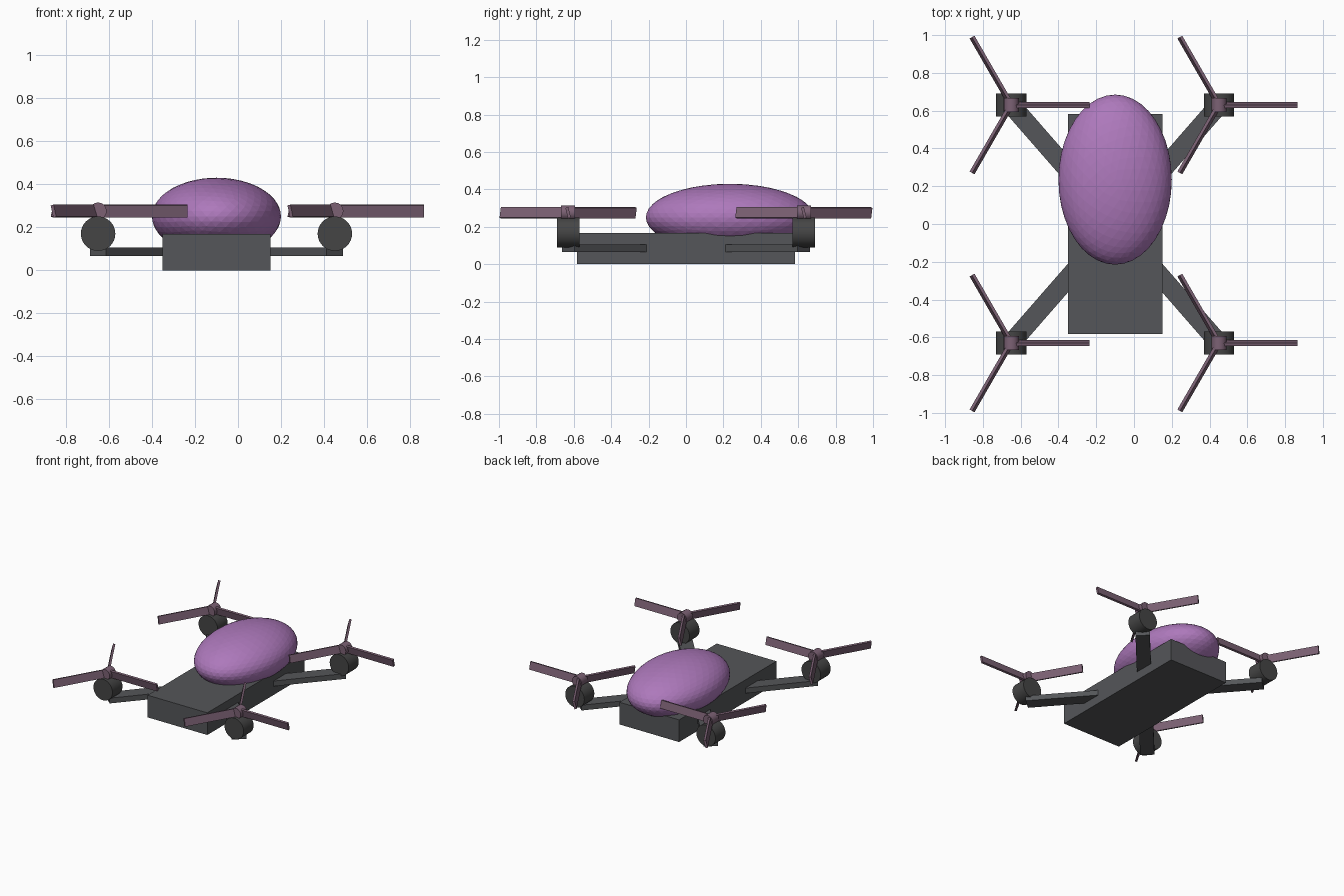
import bpy
from math import radians, atan2, hypot, pi
from mathutils import Matrix, Vector

if "Cube" in bpy.data.objects:
    bpy.data.objects.remove(bpy.data.objects["Cube"])

CX = -0.10             # body axis of the drone
MX, MY = 0.55, 0.63    # motor offsets from that axis


def material(name, rgb):
    m = bpy.data.materials.new(name)
    m.diffuse_color = (*rgb, 1)
    m.use_nodes = True
    m.node_tree.nodes["Principled BSDF"].inputs["Base Color"].default_value = m.diffuse_color
    return m


frame_mat = material("frame_grey", (0.09, 0.093, 0.10))
motor_mat = material("motor_grey", (0.06, 0.06, 0.06))
prop_mat = material("propeller_mauve", (0.20, 0.12, 0.175))
shell_mat = material("shell_purple", (0.42, 0.19, 0.50))


def finish(name, mat):
    o = bpy.context.object
    o.name = name
    o.data.materials.append(mat)
    return o


def box(name, size, matrix, mat):
    bpy.ops.mesh.primitive_cube_add(size=1)
    o = finish(name, mat)
    o.data.transform(matrix @ Matrix.Diagonal((*size, 1)))
    return o


def cylinder_y(name, radius, depth, loc, sides, mat):
    bpy.ops.mesh.primitive_cylinder_add(vertices=sides, radius=radius, depth=depth,
                                        location=loc, rotation=(pi / 2, 0, 0))
    o = finish(name, mat)
    bpy.ops.object.shade_smooth_by_angle(angle=radians(35))
    return o


# Flat box body
box("body", (0.50, 1.165, 0.168), Matrix.Translation((CX, 0, 0.084)), frame_mat)

# Egg-shaped shell sitting toward the back
bpy.ops.mesh.primitive_ico_sphere_add(subdivisions=4, radius=1, location=(CX, 0.235, 0.25))
shell = finish("shell", shell_mat)
shell.scale = (0.30, 0.45, 0.18)

for sx, side in ((-1, "left"), (1, "right")):
    for sy, end in ((-1, "front"), (1, "back")):
        tag = f"{end}_{side}"
        x, y = CX + sx * MX, sy * MY

        # Arm from the body centre out to the motor
        turn = Matrix.Rotation(atan2(sy * MY, sx * MX), 4, 'Z')
        length = hypot(MX, MY)
        box(f"arm_{tag}", (length, 0.10, 0.04),
            Matrix.Translation((CX, 0, 0.086)) @ turn @ Matrix.Translation((length / 2, 0, 0)),
            frame_mat)

        # Motor barrel and propeller hub, both lying along y
        cylinder_y(f"motor_{tag}", 0.08, 0.12, (x, y, 0.17), 32, motor_mat)
        cylinder_y(f"hub_{tag}", 0.04, 0.075, (x, y, 0.275), 16, prop_mat)

        # Three thin, slightly pitched blades
        for i in range(3):
            m = (Matrix.Translation((x, y, 0.275)) @ Matrix.Rotation(i * 2 * pi / 3, 4, 'Z')
                 @ Matrix.Rotation(radians(14), 4, 'X') @ Matrix.Translation((0.2075, 0, 0)))
            box(f"blade_{tag}_{i + 1}", (0.415, 0.016, 0.058), m, prop_mat)
